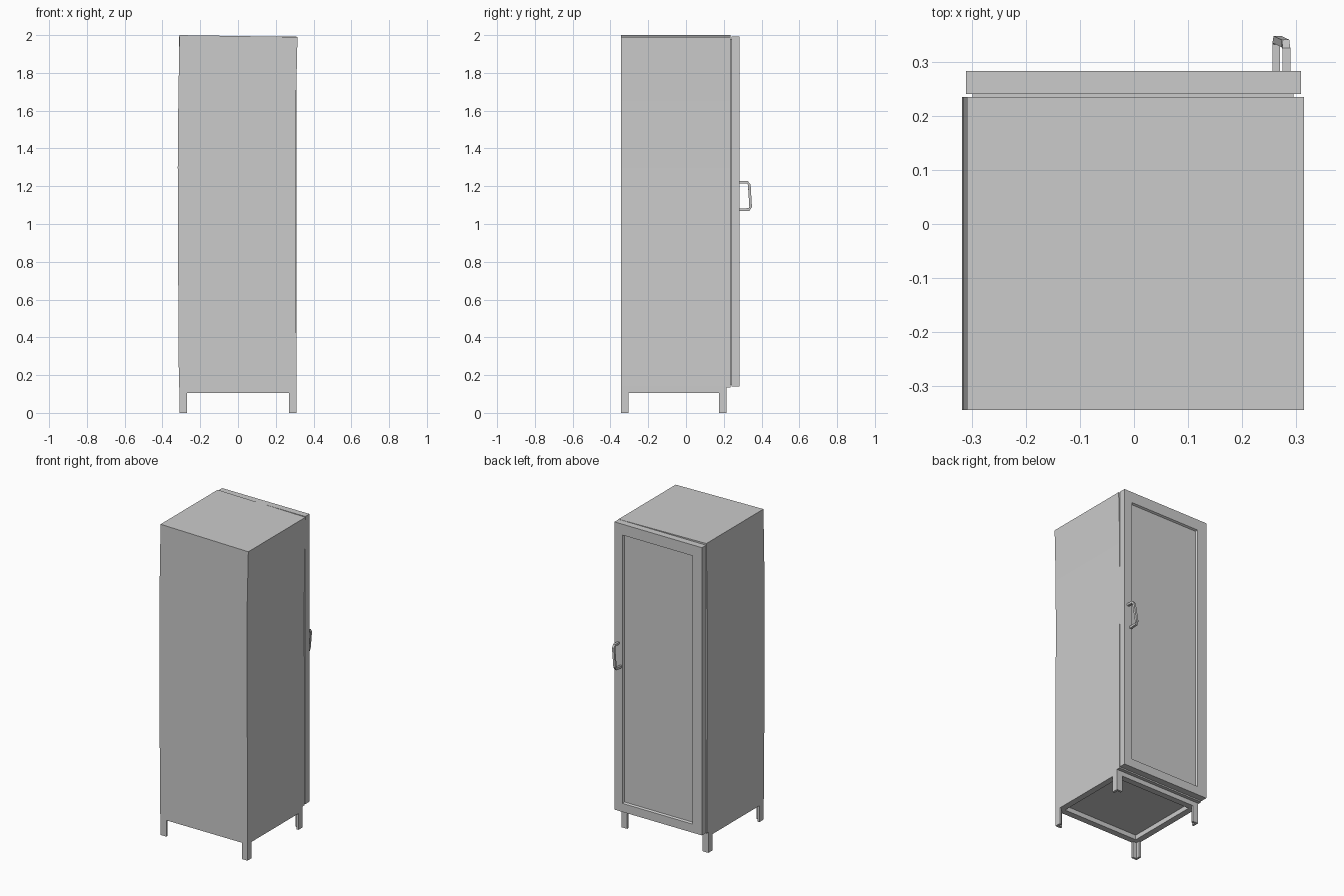
import bpy, bmesh
from mathutils import Vector

if "Cube" in bpy.data.objects:
    bpy.data.objects.remove(bpy.data.objects["Cube"])


def finish(name, bm):
    bmesh.ops.recalc_face_normals(bm, faces=bm.faces)
    mesh = bpy.data.meshes.new(name)
    bm.to_mesh(mesh)
    bm.free()
    obj = bpy.data.objects.new(name, mesh)
    bpy.context.collection.objects.link(obj)
    return obj


def loft(rings):
    """Closed skin through rings of equal point count."""
    bm = bmesh.new()
    vs = [[bm.verts.new(p) for p in ring] for ring in rings]
    n = len(vs[0])
    for a, b in zip(vs, vs[1:]):
        for i in range(n):
            j = (i + 1) % n
            bm.faces.new((a[i], a[j], b[j], b[i]))
    bm.faces.new(vs[0][::-1])
    bm.faces.new(vs[-1])
    return bm


def prism(name, outline, z0, z1):
    return finish(name, loft([[(x, y, z) for x, y in outline] for z in (z0, z1)]))


def rect(x0, x1, y0, y1, zl, zr=None):
    zr = zl if zr is None else zr
    return [(x0, y0, zl), (x1, y0, zr), (x1, y1, zr), (x0, y1, zl)]


# Cabinet body: slightly bowed sides, top sloping a touch to the right
FRONT, BACK = -0.345, 0.236
body = loft([
    rect(-0.313, 0.309, FRONT, BACK, 0.135),
    rect(-0.316, 0.308, FRONT, BACK, 0.6),
    rect(-0.319, 0.306, FRONT, BACK, 1.3),
    rect(-0.316, 0.307, FRONT, BACK, 1.65),
    rect(-0.310, 0.315, FRONT, BACK, 2.0, 1.99),
])
finish("cabinet_body", body)

# Hinge strip filling the gap between body and door
finish("door_gasket", loft([rect(-0.300, 0.296, 0.23, 0.245, 0.15),
                            rect(-0.300, 0.296, 0.23, 0.245, 1.98)]))

# Door with a shallow recessed panel
dx0, dx1, dy0, dy1, dz0, dz1 = -0.312, 0.310, 0.241, 0.284, 0.14, 1.992
bm = bmesh.new()


def door_loop(x0, x1, z0, z1, y):
    return [bm.verts.new(p) for p in ((x0, y, z0), (x1, y, z0), (x1, y, z1), (x0, y, z1))]


px0, px1, pz0, pz1 = -0.245, 0.253, 0.195, 1.922
loops = [door_loop(dx0, dx1, dz0, dz1, dy0), door_loop(dx0, dx1, dz0, dz1, dy1),
         door_loop(px0, px1, pz0, pz1, dy1),
         door_loop(px0 + .006, px1 - .006, pz0 + .006, pz1 - .006, dy1 - 0.012)]
for a, b in zip(loops, loops[1:]):
    for i in range(4):
        j = (i + 1) % 4
        bm.faces.new((a[i], a[j], b[j], b[i]))
bm.faces.new(loops[0])
bm.faces.new(loops[-1])
finish("door", bm)

# Base frame rails and angle-iron legs
X, Y0, Y1, W, T = 0.309, FRONT, 0.214, 0.04, 0.014
for name, (x0, x1, y0, y1) in {
    "base_rail_front": (-X, X, Y0, Y0 + W),
    "base_rail_back": (-X, X, Y1 - W, Y1),
    "base_rail_left": (-X, -X + W, Y0 + W, Y1 - W),
    "base_rail_right": (X - W, X, Y0 + W, Y1 - W),
}.items():
    prism(name, [(x0, y0), (x1, y0), (x1, y1), (x0, y1)], 0.105, 0.14)

L_SHAPE = [(0, 0), (W, 0), (W, T), (T, T), (T, W), (0, W)]
for sx, side in ((1, "left"), (-1, "right")):
    for sy, yc, end in ((1, Y0, "front"), (-1, Y1, "back")):
        prism(f"leg_{end}_{side}",
              [(sx * (u - X), yc + sy * v) for u, v in L_SHAPE], 0, 0.106)

# Bent bar handle: square section swept along a slightly skewed path
path = [Vector(p) for p in (
    (0.283, 0.278, 1.221), (0.283, 0.325, 1.221), (0.281, 0.335, 1.208),
    (0.266, 0.342, 1.09), (0.264, 0.335, 1.077), (0.264, 0.278, 1.075))]
rings = []
for i, p in enumerate(path):
    t = (path[min(i + 1, len(path) - 1)] - path[max(i - 1, 0)]).normalized()
    u = (Vector((1, 0, 0)) - t * t.x).normalized() * 0.007
    v = t.cross(u)
    rings.append([p + u + v, p - u + v, p - u - v, p + u - v])
finish("door_handle", loft(rings))
